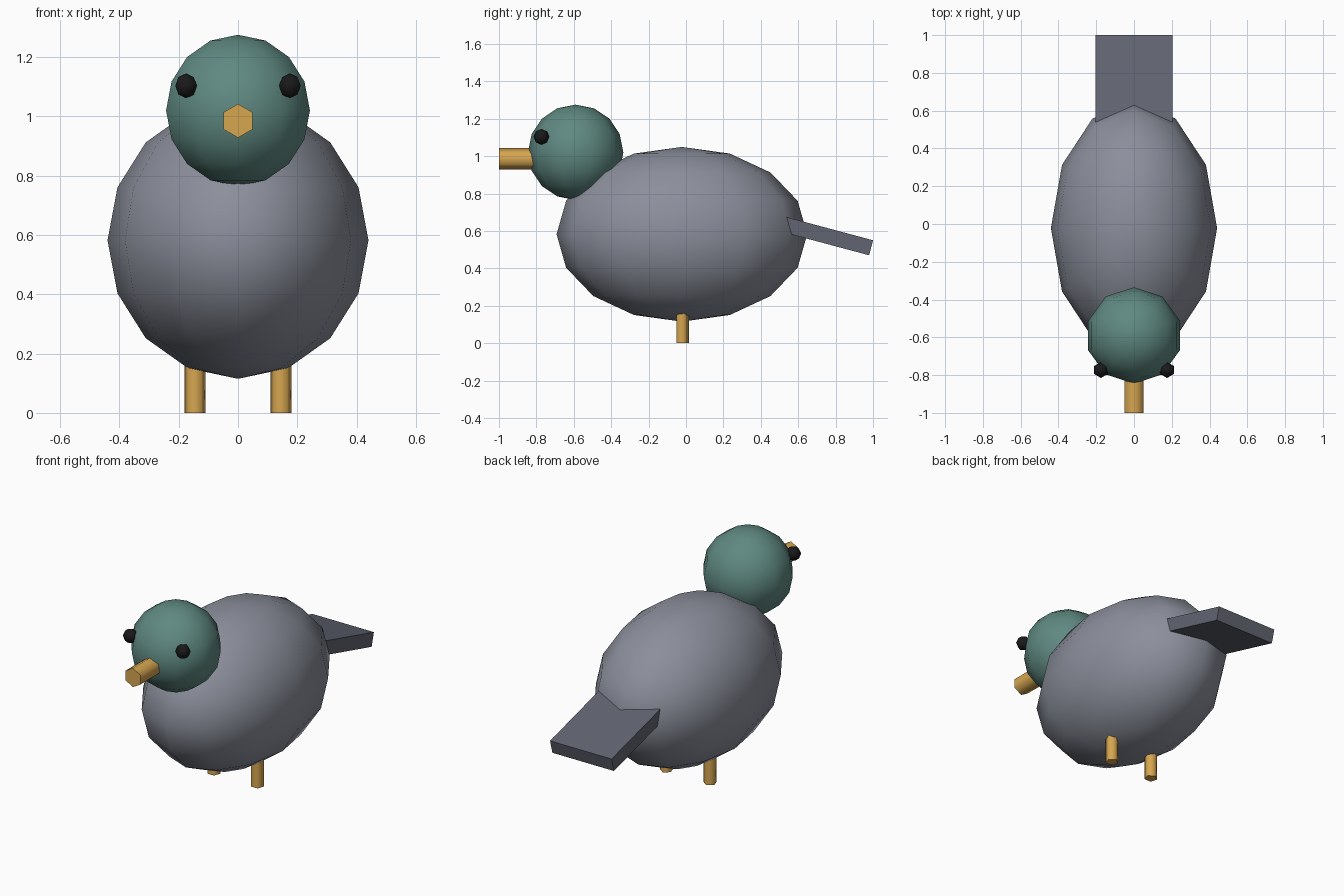
import bpy, bmesh
from math import radians
from mathutils import Matrix

if "Cube" in bpy.data.objects:
    bpy.data.objects.remove(bpy.data.objects["Cube"])


def material(name, rgb):
    m = bpy.data.materials.new(name)
    m.diffuse_color = (*rgb, 1)
    m.use_nodes = True
    m.node_tree.nodes["Principled BSDF"].inputs["Base Color"].default_value = m.diffuse_color
    return m


GREY = material("body grey", (0.26, 0.275, 0.33))
DARK = material("tail grey", (0.12, 0.13, 0.165))
GREEN = material("head green", (0.115, 0.25, 0.22))
ORANGE = material("orange", (0.67, 0.38, 0.08))
BLACK = material("black", (0.01, 0.01, 0.01))


def finish(bm, name, mat, smooth_angle=None):
    me = bpy.data.meshes.new(name)
    bm.to_mesh(me)
    bm.free()
    me.materials.append(mat)
    if smooth_angle:
        me.polygons.foreach_set("use_smooth", [True] * len(me.polygons))
        me.set_sharp_from_angle(angle=radians(smooth_angle))
    ob = bpy.data.objects.new(name, me)
    bpy.context.collection.objects.link(ob)
    return ob


def ball(name, center, radii, segments, rings, mat):
    bm = bmesh.new()
    bmesh.ops.create_uvsphere(bm, u_segments=segments, v_segments=rings, radius=1,
                              matrix=Matrix.Translation(center) @ Matrix.Diagonal((*radii, 1)))
    return finish(bm, name, mat, 80)


def rod(name, center, radius, length, sides, mat, rot=Matrix()):
    bm = bmesh.new()
    bmesh.ops.create_cone(bm, cap_ends=True, segments=sides, radius1=radius, radius2=radius,
                          depth=length, matrix=Matrix.Translation(center) @ rot)
    return finish(bm, name, mat, 75)


# Body and head
ball("body", (0, -0.022, 0.582), (0.44, 0.67, 0.467), 12, 8, GREY)
ball("head", (0, -0.59, 1.02), (0.255, 0.255, 0.255), 10, 8, GREEN)

# Beak
rod("beak", (0, -0.86, 0.985), 0.057, 0.28, 6, ORANGE, Matrix.Rotation(radians(90), 4, 'X'))

# Eyes and legs
for side, x in (("left", 1), ("right", -1)):
    ball(side + "_eye", (x * 0.175, -0.773, 1.103), (0.042,) * 3, 6, 4, BLACK)
    rod(side + "_leg", (x * 0.145, -0.022, 0.13), 0.037, 0.26, 5, ORANGE)

# Tail
bm = bmesh.new()
bmesh.ops.create_cube(bm, size=1, matrix=Matrix.Translation((0, 0.724, 0.581))
                      @ Matrix.Rotation(radians(-15), 4, 'X')
                      @ Matrix.Diagonal((0.41, 0.55, 0.083, 1)))
finish(bm, "tail", DARK)
